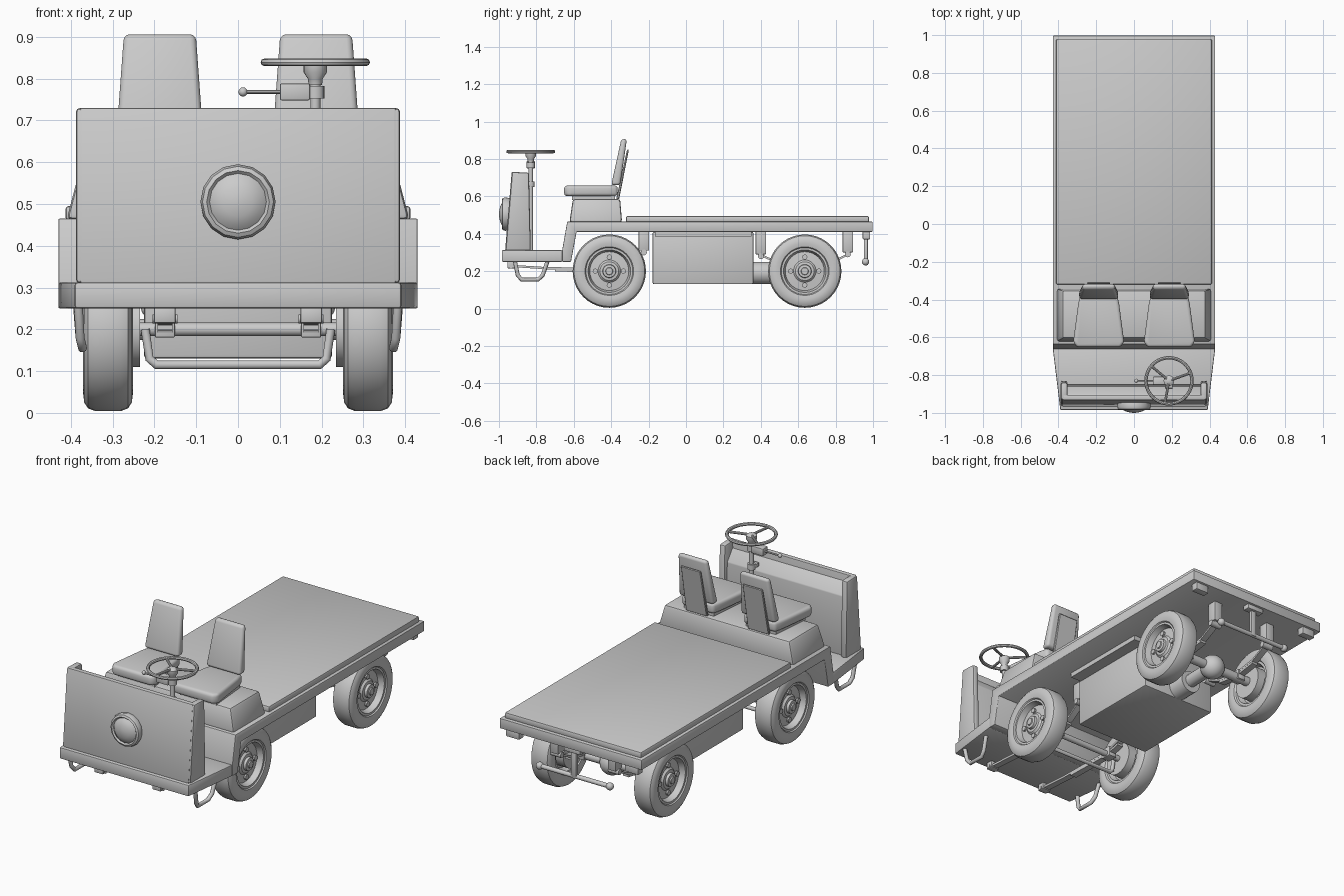
import bpy, bmesh, math
from mathutils import Vector

if "Cube" in bpy.data.objects:
    bpy.data.objects.remove(bpy.data.objects["Cube"])


def finish(name, bm, bevel=0.0, seg=2):
    bmesh.ops.remove_doubles(bm, verts=bm.verts, dist=1e-5)
    bmesh.ops.recalc_face_normals(bm, faces=bm.faces)
    if bevel:
        edges = [e for e in bm.edges if e.calc_face_angle(0) > 0.5]
        bmesh.ops.bevel(bm, geom=edges, offset=bevel, segments=seg, profile=0.5, affect='EDGES')
    me = bpy.data.meshes.new(name)
    bm.to_mesh(me)
    bm.free()
    ob = bpy.data.objects.new(name, me)
    bpy.context.collection.objects.link(ob)
    bpy.ops.object.select_all(action='DESELECT')
    ob.select_set(True)
    bpy.context.view_layer.objects.active = ob
    bpy.ops.object.shade_smooth_by_angle(angle=math.radians(35))
    return ob


def loft(name, a, b, bevel=0.0, seg=2):
    """Solid between two matching outlines."""
    bm = bmesh.new()
    va, vb = [bm.verts.new(p) for p in a], [bm.verts.new(p) for p in b]
    bm.faces.new(va)
    bm.faces.new(vb)
    for i in range(len(a)):
        j = (i + 1) % len(a)
        bm.faces.new((va[i], va[j], vb[j], vb[i]))
    return finish(name, bm, bevel, seg)


def side_prism(name, yz, x0, x1, bevel=0.0):
    return loft(name, [(x0, y, z) for y, z in yz], [(x1, y, z) for y, z in yz], bevel)


def plan_prism(name, xy, z0, z1, bevel=0.0, seg=2):
    return loft(name, [(x, y, z0) for x, y in xy], [(x, y, z1) for x, y in xy], bevel, seg)


def box(name, x0, x1, y0, y1, z0, z1, bevel=0.0):
    return plan_prism(name, [(x0, y0), (x1, y0), (x1, y1), (x0, y1)], z0, z1, bevel)


def lathe(name, profile, origin, axis, n=32):
    """Revolve (radius, height) points around an axis."""
    bm = bmesh.new()
    q = Vector(axis).to_track_quat('Z', 'Y')
    rings = []
    for r, h in profile:
        rings.append([bm.verts.new(Vector(origin) + q @ Vector(
            (r * math.cos(2 * math.pi * i / n), r * math.sin(2 * math.pi * i / n), h))) for i in range(n)])
    for a, b in zip(rings, rings[1:]):
        for i in range(n):
            j = (i + 1) % n
            bm.faces.new((a[i], a[j], b[j], b[i]))
    return finish(name, bm)


def rod(name, p, q, r, n=16):
    d = Vector(q) - Vector(p)
    return lathe(name, [(0, 0), (r, 0), (r, d.length), (0, d.length)], p, d, n)


def ball(name, c, r, n=20):
    return lathe(name, [(r * math.sin(math.pi * i / 10), -r * math.cos(math.pi * i / 10))
                        for i in range(11)], c, (0, 0, 1), n)


def tube(name, pts, r):
    cu = bpy.data.curves.new(name, 'CURVE')
    cu.dimensions = '3D'
    cu.bevel_depth, cu.bevel_resolution, cu.use_fill_caps = r, 3, True
    sp = cu.splines.new('POLY')
    sp.points.add(len(pts) - 1)
    for p, co in zip(sp.points, pts):
        p.co = (*co, 1)
    ob = bpy.data.objects.new(name, cu)
    bpy.context.collection.objects.link(ob)
    bpy.ops.object.select_all(action='DESELECT')
    ob.select_set(True)
    bpy.context.view_layer.objects.active = ob
    bpy.ops.object.convert(target='MESH')
    bpy.ops.object.shade_smooth_by_angle(angle=math.radians(50))


# Chassis: tapered footwell floor, riser and long deck, cargo bed
plan_prism("front_floor", [(-.39, -.985), (.39, -.985), (.43, -.66), (-.43, -.66)], .25, .312, .006)
side_prism("deck_frame", [(-.662, .25), (-.615, .25), (-.585, .41), (.997, .41), (.997, .465),
                          (-.635, .465), (-.662, .312)], -.43, .43, .004)
box("cargo_bed", -.413, .413, -.32, .978, .46, .495, .008)

# Front cowl: plate, side wings and inner dash
side_prism("cowl_plate", [(-.967, .31), (-.932, .73), (-.905, .73), (-.93, .31)], -.378, .378, .005)
side_prism("inner_dash", [(-.94, .31), (-.92, .69), (-.905, .69), (-.86, .63), (-.85, .31)], -.36, .36, .004)
for s in (-1, 1):
    side_prism("cowl_wing", [(-.965, .31), (-.93, .73), (-.84, .727), (-.83, .31)], s * .352, s * .388, .01)

# Headlight
lathe("headlight_ring", [(.06, 0), (.085, 0), (.09, .02), (.085, .035), (.075, .04), (.068, .033)],
      (0, -.945, .505), (0, -1, 0), 16)
lathe("headlight_lens", [(.069, .03), (.055, .042), (.035, .05), (.015, .054), (0, .055)],
      (0, -.945, .505), (0, -1, 0), 24)

# Seat base
loft("seat_base", [(-.41, -.623, .463), (.41, -.623, .463), (.41, -.342, .463), (-.41, -.342, .463)],
     [(-.378, -.605, .585), (.378, -.605, .585), (.378, -.352, .585), (-.378, -.352, .585)], .012)

# Seats: cushion, plinth, reclined back and back panel
def lean_slab(name, cx, w0, w1, z0, z1, y0, t0, t1, bevel, seg):
    def quad(w, z, t):
        y = y0 + (z - .66) * .22
        return [(cx - w, y, z), (cx + w, y, z), (cx + w, y + t, z), (cx - w, y + t, z)]
    return loft(name, quad(w0, z0, t0), quad(w1, z1, t1), bevel, seg)

for cx in (-.187, .187):
    plan_prism("seat_cushion", [(cx - .135, -.625), (cx - .115, -.652), (cx + .115, -.652), (cx + .135, -.625),
                                (cx + .108, -.42), (cx + .095, -.365), (cx - .095, -.365), (cx - .108, -.42)],
               .602, .657, .015, 3)
    plan_prism("seat_plinth", [(cx - .11, -.61), (cx + .11, -.61), (cx + .09, -.38), (cx - .09, -.38)], .58, .606)
    lean_slab("seat_back", cx, .104, .086, .66, .906, -.4, .048, .03, .0145, 3)
    lean_slab("seat_back_panel", cx, .065, .06, .585, .85, -.357, .016, .01, .004, 1)

# Steering column, wheel, lever and collar
X, Y = .185, -.83
rod("steering_column", (X, Y, .31), (X, Y, .83), .012)
rod("column_collar", (X, Y, .752), (X, Y, .782), .022)
rod("column_bracket", (X, Y, .65), (X, Y, .68), .02)
box("column_mount", X - .02, X + .02, -.87, Y, .655, .675, .003)
lathe("steering_hub", [(0, 0), (.016, 0), (.018, .015), (.028, .03), (.028, .05), (.015, .058), (0, .06)],
      (X, Y, .785), (0, 0, 1), 20)
lathe("steering_rim", [(.122 + .009 * math.cos(a * math.pi / 4), .009 * math.sin(a * math.pi / 4))
                       for a in range(9)], (X, Y, .839), (0, 0, 1), 40)
for k in range(3):
    a = math.radians(20 + 120 * k)
    rod("steering_spoke", (X, Y, .836), (X + .12 * math.cos(a), Y + .12 * math.sin(a), .839), .007, 10)
box("lever_box", .1, .172, -.852, -.808, .748, .788, .004)
rod("lever", (.1, Y, .768), (.015, Y, .768), .005, 10)
ball("lever_knob", (.012, Y, .768), .011, 12)

# Wheels: tyre, dished rim, hub and bolts
tyre = [(.122, -.045), (.13, -.056), (.15, -.06), (.175, -.057), (.189, -.048), (.196, -.03), (.196, .03),
        (.189, .048), (.175, .057), (.15, .06), (.13, .056), (.122, .045), (.122, -.045)]
rim = [(0, -.02), (.1, -.02), (.112, -.048), (.125, -.048), (.125, .05), (.114, .05), (.104, .018), (.06, .022),
       (.05, .032), (.036, .034), (.034, .048), (.02, .05), (.018, .056), (0, .056)]
for s in (-1, 1):
    for wy in (-.41, .635):
        c, ax = (s * .311, wy, .2), (s, 0, 0)
        lathe("tyre", tyre, c, ax, 40)
        lathe("wheel_rim", rim, c, ax, 32)
        rod("brake_drum", (s * .235, wy, .2), (s * .3, wy, .2), .09, 24)
        for k in range(4):
            by, bz = wy + .075 * math.sin(k * math.pi / 2), .2 + .075 * math.cos(k * math.pi / 2)
            rod("wheel_bolt", (s * .325, by, bz), (s * .343, by, bz), .014, 10)

# Battery box, motor and axles
box("battery_box", -.225, .225, -.178, .36, .13, .41, .008)
box("battery_box_flange", -.29, .29, -.165, .35, .385, .412)
rod("motor", (0, .35, .19), (0, .46, .19), .06, 24)
rod("drive_shaft", (0, .45, .195), (0, .62, .2), .035)
ball("differential", (0, .635, .2), .065)
rod("rear_axle", (-.26, .635, .2), (.26, .635, .2), .025)
rod("front_axle", (-.25, -.41, .2), (.25, -.41, .2), .016)
tube("dropped_axle", [(-.222, -.43, .2), (-.212, -.43, .13), (-.195, -.43, .115), (.195, -.43, .115),
                      (.212, -.43, .13), (.222, -.43, .2)], .011)

# Leaf springs with hangers
def spring(x, pts, w, t=.012):
    side_prism("leaf_spring", pts + [(y, z + t) for y, z in reversed(pts)], x - w, x + w)

for x in (-.175, .175):
    spring(x, [(-.935, .222), (-.75, .21), (-.41, .205), (-.3, .24), (-.215, .3)], .018)
    spring(x, [(-.7, .198), (-.41, .192), (-.32, .215)], .018)
    spring(x, [(.4, .28), (.5, .235), (.635, .215), (.77, .235), (.88, .29)], .018)
    spring(x, [(.5, .222), (.635, .202), (.77, .222)], .018)
    box("front_spring_shackle", x - .026, x + .026, -.955, -.915, .215, .252, .004)
    rod("front_shackle_pin", (x - .03, -.935, .225), (x + .03, -.935, .225), .011, 12)
    for y, z in ((-.225, .3), (.4, .28), (.865, .29)):
        box("spring_hanger", x - .025, x + .025, y - .028, y + .028, z + .01, .412, .004)
        rod("hanger_pin", (x - .032, y, z), (x + .032, y, z), .016, 12)
    for y in (-.41, .635):
        box("spring_clamp", x - .024, x + .024, y - .03, y + .03, .18, .235, .004)

# Side foot loops and rear lamps
for s in (-1, 1):
    tube("foot_loop", [(s * .382, -.915, .255), (s * .378, -.9, .18), (s * .372, -.88, .155), (s * .372, -.79, .155),
                       (s * .378, -.765, .18), (s * .384, -.74, .255)], .011)
    box("rear_lamp", s * .36 - .04, s * .36 + .04, .945, .985, .37, .412, .004)

# Rear tow bar
box("tow_plate", -.05, .05, .945, .985, .385, .412, .003)
box("tow_post", -.016, .016, .952, .972, .24, .4, .003)
rod("tow_bar", (-.21, .96, .25), (.21, .96, .25), .012)
for s in (-1, 1):
    ball("tow_bar_end", (s * .212, .96, .25), .02, 14)
